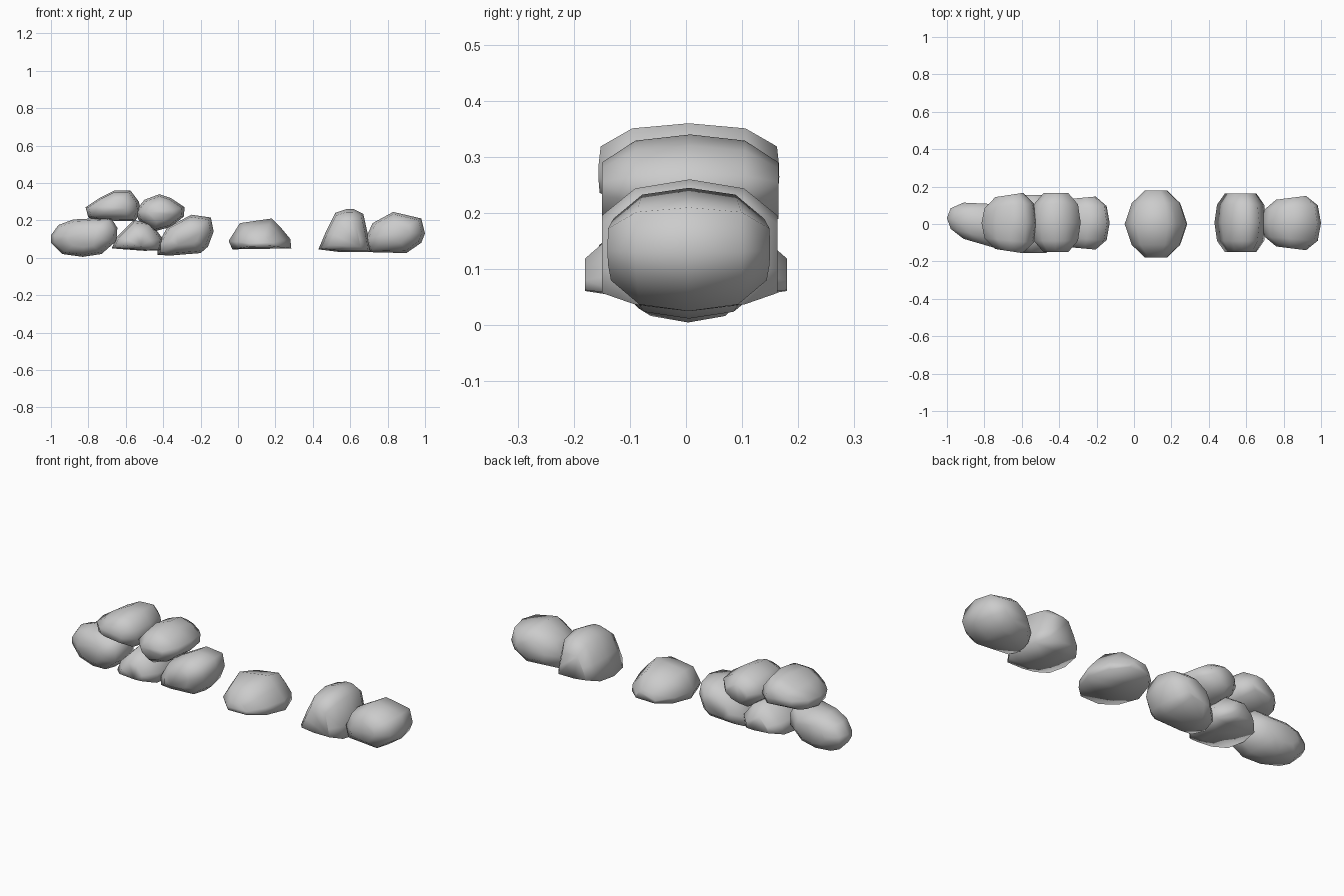
import bpy, bmesh

if "Cube" in bpy.data.objects:
    bpy.data.objects.remove(bpy.data.objects["Cube"])


def rock(name, profile, y0, y1, taper=0.0, skew=0.0, low=0.5, end=0.5):
    """Boulder: hull of the front outline shrunk toward its y ends.
    taper widens it toward +x, skew shifts it in y along x,
    low is the height (0-1) the outline shrinks toward."""
    xs = [p[0] for p in profile]
    zs = [p[1] for p in profile]
    cx, hx = (min(xs) + max(xs)) / 2, (max(xs) - min(xs)) / 2
    cz = min(zs) + low * (max(zs) - min(zs))
    cy, hy = (y0 + y1) / 2, (y1 - y0) / 2
    bm = bmesh.new()
    for t, s in ((-1, end), (-0.62, 0.5 + end * 0.78), (0, 1), (0.62, 0.5 + end * 0.78), (1, end)):
        s = min(s, 0.9) if t else 1
        for x, z in profile:
            u = s * (x - cx) / hx
            y = cy + t * hy * (1 + taper * u) + skew * u
            bm.verts.new((cx + u * hx, y, cz + s * (z - cz)))
    res = bmesh.ops.convex_hull(bm, input=bm.verts)
    inner = [v for v in bm.verts if not v.link_faces]
    bmesh.ops.delete(bm, geom=inner, context='VERTS')
    bmesh.ops.recalc_face_normals(bm, faces=bm.faces)
    for f in bm.faces:
        f.smooth = True
    me = bpy.data.meshes.new(name)
    bm.to_mesh(me)
    bm.free()
    ob = bpy.data.objects.new(name, me)
    bpy.context.collection.objects.link(ob)
    return ob


# Left pile, bottom row
rock("pile_left_stone", [(-1, .12), (-.96, .175), (-.88, .205), (-.68, .215), (-.645, .16),
     (-.65, .09), (-.73, .02), (-.83, .005), (-.94, .02), (-1, .08)],
     -.105, .11, taper=.2, skew=-.03)
rock("pile_middle_stone", [(-.675, .05), (-.65, .11), (-.56, .2), (-.47, .19), (-.40, .1),
     (-.41, .04), (-.5, .037)], -.155, .155, low=.3)
rock("pile_right_stone", [(-.43, .07), (-.43, .015), (-.36, .012), (-.2, .025), (-.16, .06),
     (-.13, .14), (-.145, .215), (-.25, .23), (-.38, .16)], -.13, .14, taper=.1)

# Left pile, top row
rock("pile_top_left_stone", [(-.815, .27), (-.8, .215), (-.75, .2), (-.55, .195), (-.52, .25),
     (-.53, .3), (-.575, .36), (-.66, .36), (-.74, .32)], -.145, .155, taper=.15)
rock("pile_top_right_stone", [(-.55, .25), (-.53, .2), (-.45, .14), (-.36, .165), (-.29, .22),
     (-.285, .27), (-.36, .32), (-.42, .34), (-.5, .31)], -.15, .165)

# Lone stone with a flat base
rock("lone_stone", [(-.05, .09), (-.03, .045), (.285, .05), (.28, .1), (.23, .16),
     (.18, .21), (.01, .185)], -.18, .18, low=.15, end=.35)

# Right pair
rock("pair_left_stone", [(.43, .045), (.47, .14), (.52, .24), (.58, .26), (.62, .26),
     (.67, .235), (.7, .1), (.71, .03), (.55, .03)], -.15, .163, low=.3, end=.6)
rock("pair_right_stone", [(.7, .03), (.68, .1), (.72, .185), (.83, .245), (.98, .21),
     (1, .13), (.98, .08), (.9, .025)], -.13, .14, taper=.15)
